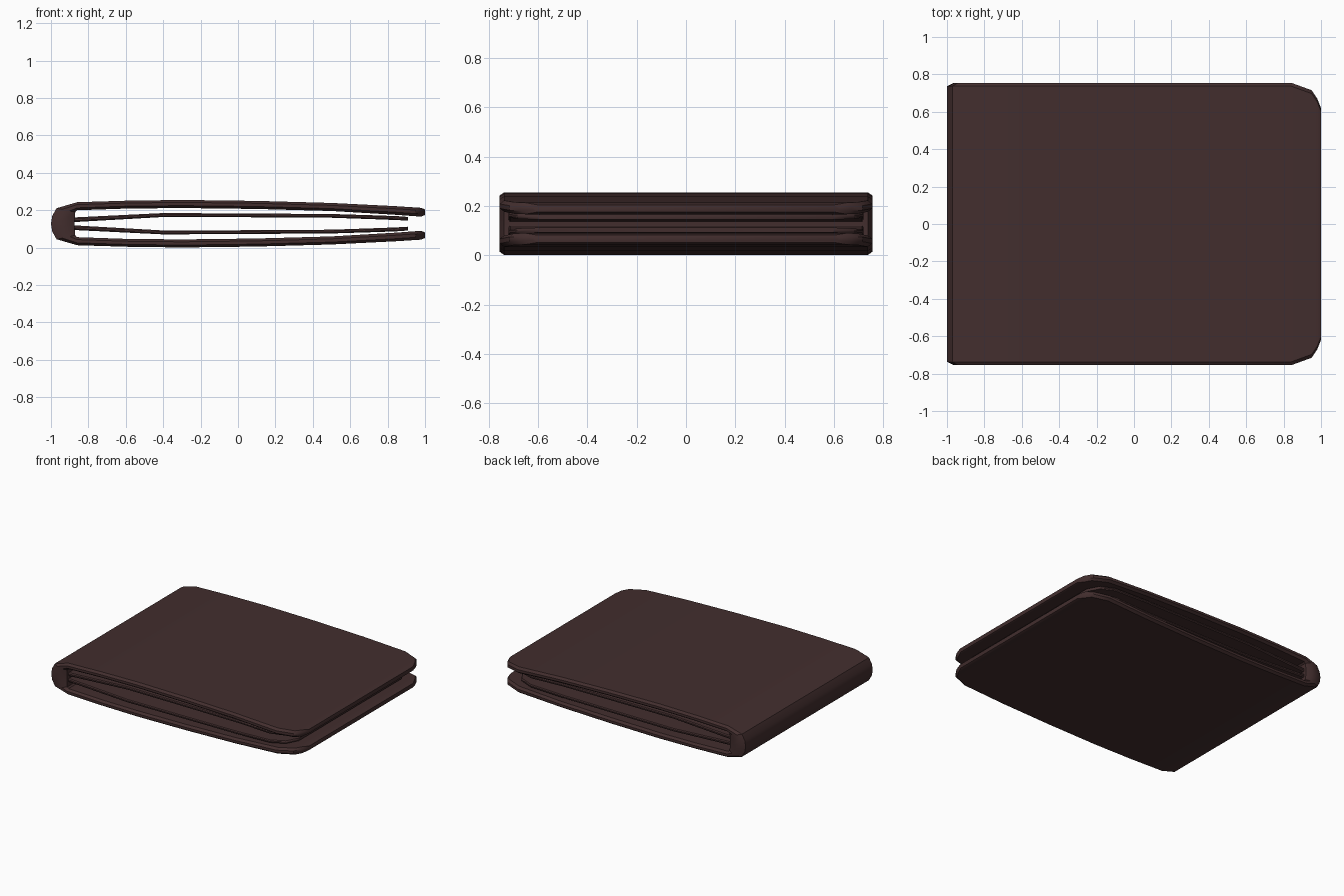
import bpy
import bmesh

if "Cube" in bpy.data.objects:
    bpy.data.objects.remove(bpy.data.objects["Cube"])

MID = 0.128  # height of the mirror plane between both halves

leather = bpy.data.materials.new("dark brown leather")
leather.diffuse_color = (0.055, 0.027, 0.027, 1)
leather.use_nodes = True
leather.node_tree.nodes["Principled BSDF"].inputs["Base Color"].default_value = leather.diffuse_color


def flip(stations):
    """Mirror stations (outer x, outer z, inner x, inner z, half width) over MID."""
    return [(a, 2 * MID - b, c, 2 * MID - d, w) for a, b, c, d, w in stations]


def sheet(name, stations, chamfer):
    """Loft a sheet with chamfered side edges through the stations."""
    bm = bmesh.new()
    rings = []
    for ox, oz, ix, iz, w in stations:
        section = [(-w + chamfer, 0), (w - chamfer, 0), (w, 0.3), (w, 0.7),
                   (w - chamfer, 1), (-w + chamfer, 1), (-w, 0.7), (-w, 0.3)]
        rings.append([bm.verts.new((ox + (ix - ox) * t, y, oz + (iz - oz) * t))
                      for y, t in section])
    for a, b in zip(rings, rings[1:]):
        for i in range(8):
            j = (i + 1) % 8
            bm.faces.new((a[i], a[j], b[j], b[i]))
    bm.faces.new(rings[0])
    bm.faces.new(rings[-1][::-1])
    bmesh.ops.recalc_face_normals(bm, faces=bm.faces)
    mesh = bpy.data.meshes.new(name)
    bm.to_mesh(mesh)
    bm.free()
    mesh.materials.append(leather)
    obj = bpy.data.objects.new(name, mesh)
    bpy.context.collection.objects.link(obj)
    bpy.ops.object.select_all(action='DESELECT')
    obj.select_set(True)
    bpy.context.view_layer.objects.active = obj
    bpy.ops.object.shade_smooth_by_angle(angle=0.6)
    return obj


# Folded cover: upper half from the open edge to the middle of the spine
upper = [
    (1.00, 0.204, 1.00, 0.175, 0.62),
    (0.98, 0.213, 0.98, 0.166, 0.67),
    (0.95, 0.215, 0.95, 0.168, 0.715),
    (0.84, 0.222, 0.84, 0.176, 0.755),
    (0.50, 0.239, 0.50, 0.196, 0.755),
    (0.10, 0.250, 0.10, 0.207, 0.755),
    (-0.30, 0.255, -0.30, 0.212, 0.755),
    (-0.60, 0.251, -0.60, 0.209, 0.755),
    (-0.86, 0.243, -0.86, 0.200, 0.755),
    (-0.97, 0.211, -0.87, 0.190, 0.755),
    (-0.993, 0.170, -0.873, 0.160, 0.755),
]
spine = [(-1.0, MID, -0.873, MID, 0.755)]
sheet("folded_cover", upper + spine + flip(upper)[::-1], 0.018)

# Inner pocket panels, one against each half of the cover
panel = [
    (0.91, 0.164, 0.91, 0.144, 0.60),
    (0.86, 0.168, 0.86, 0.147, 0.68),
    (0.76, 0.172, 0.76, 0.151, 0.72),
    (0.50, 0.180, 0.50, 0.160, 0.72),
    (0.00, 0.183, 0.00, 0.163, 0.72),
    (-0.40, 0.185, -0.40, 0.164, 0.72),
    (-0.89, 0.161, -0.89, 0.136, 0.72),
]
sheet("upper_inner_panel", panel, 0.006)
sheet("lower_inner_panel", flip(panel), 0.006)
